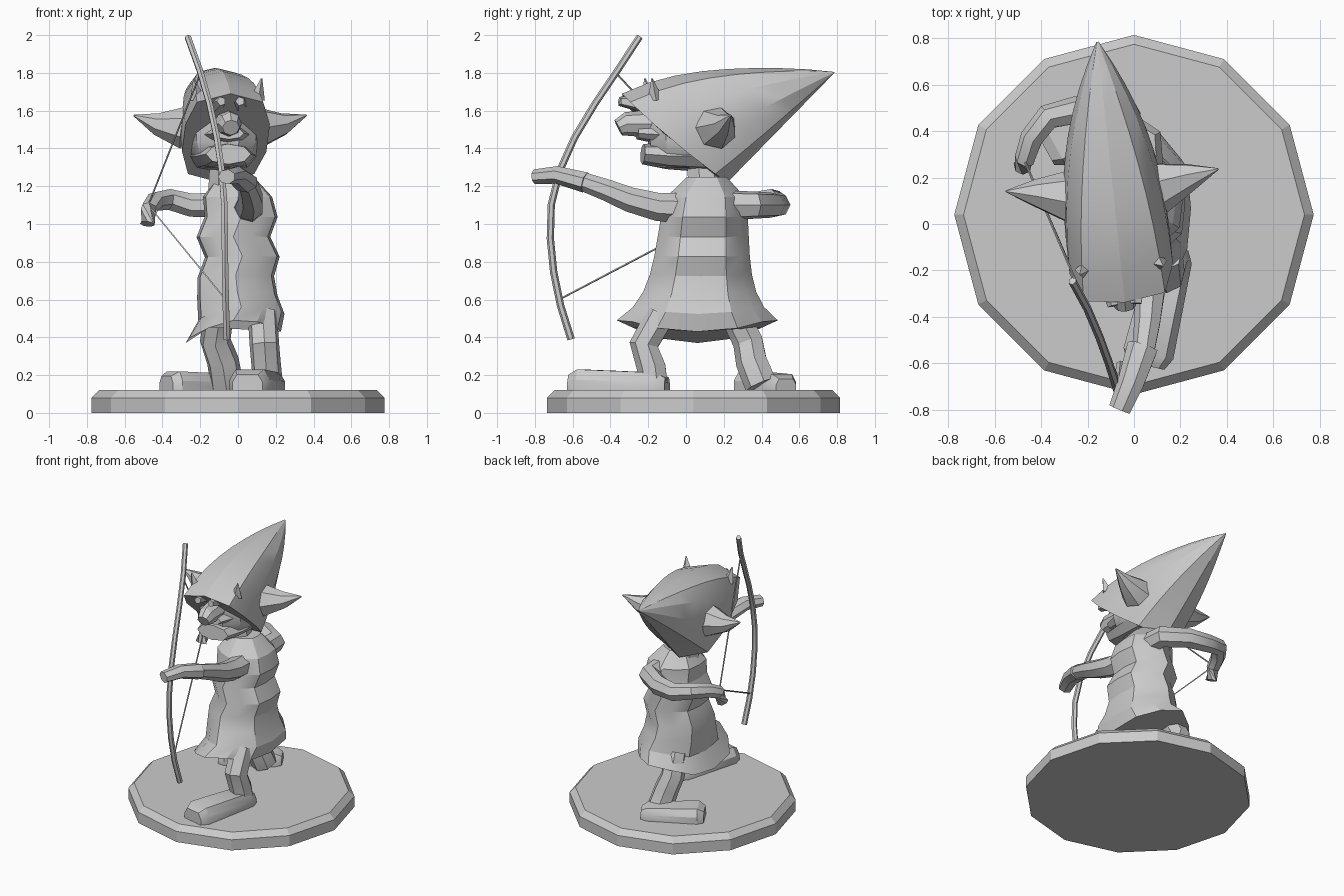
import bpy, bmesh, math
from mathutils import Vector, Matrix
from math import sin, cos, pi

default_cube = bpy.data.objects.get("Cube")
if default_cube:
    bpy.data.objects.remove(default_cube)

grey = bpy.data.materials.new("plain_grey")
grey.use_nodes = True
grey.diffuse_color = (0.6, 0.6, 0.6, 1)
grey.node_tree.nodes["Principled BSDF"].inputs["Base Color"].default_value = grey.diffuse_color


def loft(name, rings, sharp_angle=30):
    """Skin a list of equal rings and close both ends."""
    bm = bmesh.new()
    loops = [[bm.verts.new(point) for point in ring] for ring in rings]
    for lower, upper in zip(loops, loops[1:]):
        for i in range(len(lower)):
            bm.faces.new((lower[i - 1], lower[i], upper[i], upper[i - 1]))
    bm.faces.new(loops[0][::-1])
    bm.faces.new(loops[-1])
    bmesh.ops.recalc_face_normals(bm, faces=bm.faces)
    mesh = bpy.data.meshes.new(name)
    bm.to_mesh(mesh)
    bm.free()
    mesh.materials.append(grey)
    obj = bpy.data.objects.new(name, mesh)
    bpy.context.collection.objects.link(obj)
    bpy.ops.object.select_all(action='DESELECT')
    obj.select_set(True)
    bpy.context.view_layer.objects.active = obj
    bpy.ops.object.shade_smooth_by_angle(angle=math.radians(sharp_angle))
    return obj


def circle(sides):
    return [(cos(math.tau * i / sides), sin(math.tau * i / sides)) for i in range(sides)]


def steps(count):
    return [i / count for i in range(count + 1)]


def mix(start, end, t):
    return start + (end - start) * t


def tube(name, path, start_radius, end_radius, sides=7, flatten=1):
    """Sweep a tapering polygon along a path."""
    points = [Vector(point) for point in path]
    last = len(points) - 1
    rings = []
    for i, point in enumerate(points):
        along = (points[min(i + 1, last)] - points[max(i - 1, 0)]).normalized()
        steep = abs(along.z) > 0.8
        across = along.cross(Vector((1, 0, 0) if steep else (0, 0, 1))).normalized()
        up = across.cross(along) * flatten
        radius = mix(start_radius, end_radius, i / last)
        rings.append([point + radius * (across * c + up * s) for c, s in circle(sides)])
    return loft(name, rings)


def foot(name, heel, toe, half_width, height):
    """Flat-soled block with chamfered top edges and blunt ends."""
    heel, toe = Vector(heel), Vector(toe)
    side = (toe - heel).cross(Vector((0, 0, 1))).normalized() * half_width
    section = [(-1, 0), (-1, 0.5), (-0.7, 1), (0.7, 1), (1, 0.5), (1, 0)]
    rings = []
    for t, size in ((0, 0.6), (0.1, 0.85), (0.9, 1), (1, 0.75)):
        middle = mix(heel, toe, t)
        rings.append([middle + side * size * a + Vector((0, 0, height * size * b))
                      for a, b in section])
    loft(name, rings)


# Round stand with a chamfered rim
stand_radius, stand_height, chamfer = 0.775, 0.12, 0.04
stand_profile = [(stand_radius, 0), (stand_radius, stand_height - chamfer),
                 (stand_radius - chamfer, stand_height)]
loft("stand", [[(radius * c, radius * s + chamfer, z) for c, s in circle(12)]
               for radius, z in stand_profile], 20)

# Tunic: flared hem, rippling folds, rounded shoulders
hem, collar = 0.4, 1.25
tunic_rings = []
for t in steps(8):
    flare = (1 - t) ** 4
    shoulder = 1 - 0.5 * t ** 16
    half_x = (0.2 + 0.06 * flare) * shoulder
    half_y = (0.2 + 0.21 * flare + 0.03 * sin(pi * t)) * shoulder
    sway = 0.025 * sin(20 * t - 8)
    ring = []
    for i, (c, s) in enumerate(circle(12)):
        fold = 1.04 if i % 2 else 0.97
        hem_lift = (0.09 * s * s + 0.03 * c) * flare
        ring.append((half_x * c * fold + sway, half_y * s * fold + mix(0.06, 0.11, t),
                     mix(hem, collar, t) + hem_lift))
    tunic_rings.append(ring)
loft("tunic", tunic_rings, 25)

# Legs and feet
tube("front_leg", [(0.13, -0.13, 0.52), (0.14, -0.22, 0.36), (0.15, -0.18, 0.24),
                   (0.16, -0.17, 0.15)], 0.08, 0.08)
tube("back_leg", [(-0.1, 0.26, 0.52), (-0.12, 0.33, 0.38), (-0.08, 0.35, 0.27),
                  (-0.06, 0.4, 0.15)], 0.08, 0.09)
foot("front_foot", (0.17, -0.1, stand_height), (0.05, -0.61, stand_height), 0.11, 0.11)
foot("back_foot", (0, 0.53, stand_height), (-0.38, 0.32, stand_height), 0.1, 0.1)

# Arms: one stretched out to the bow, one bent back to the string
tube("bow_arm", [(0.05, 0.06, 1.08), (0.06, -0.15, 1.09), (0.07, -0.3, 1.13),
                 (0.06, -0.42, 1.18), (0.04, -0.56, 1.23)], 0.085, 0.05)
tube("bow_hand", [(0.04, -0.53, 1.22), (-0.01, -0.68, 1.26), (-0.06, -0.8, 1.25)],
     0.07, 0.05, flatten=0.8)
tube("string_arm", [(0.05, 0.2, 1.1), (0.05, 0.36, 1.1), (-0.1, 0.46, 1.1),
                    (-0.25, 0.49, 1.1), (-0.37, 0.46, 1.13), (-0.44, 0.37, 1.12),
                    (-0.47, 0.28, 1.08), (-0.48, 0.25, 1)], 0.08, 0.04)


# Bow: shallow curve below the grip, deeper above it
def bow_point(z):
    bend = (z - 1) ** 2
    if z > 1:
        return (-0.07 - 0.2 * bend, -0.72 + 0.66 * bend - 0.18 * bend ** 2, z)
    return (-0.07 + 0.03 * bend, -0.72 + 0.3 * bend, z)


tube("bow", [bow_point(mix(0.39, 1.99, t)) for t in steps(9)], 0.02, 0.018, 6)
nock = (-0.475, 0.28, 1.1)
for name, height in (("upper_string", 1.8), ("lower_string", 0.6)):
    tube(name, [bow_point(height), nock], 0.005, 0.005, 4)

# Neck
tube("neck", [(-0.06, 0.1, 1.18), (-0.07, 0.08, 1.36)], 0.1, 0.08)

# Everything on the head shares one slightly turned frame
head_frame = Matrix.Translation((-0.075, 0, 0)) @ Matrix.Rotation(math.radians(6), 4, 'Z')


def on_head(obj):
    obj.matrix_world = head_frame


# Skull and face
skull_rings = []
for t in steps(6):
    bulge = max(0, sin(pi * t)) ** 0.5
    half_x, half_y = 0.1 + 0.1 * bulge, 0.16 + 0.05 * bulge
    skull_rings.append([(half_x * c, half_y * s, mix(1.3, 1.7, t)) for c, s in circle(10)])
on_head(loft("skull", skull_rings))
on_head(tube("jaw", [(0, 0.1, 1.36), (0, -0.1, 1.36), (0, -0.23, 1.37)], 0.19, 0.12, 8, 0.45))
on_head(tube("upper_lip", [(0, -0.1, 1.47), (0, -0.26, 1.48)], 0.14, 0.08, 8, 0.4))
on_head(tube("nose", [(0, -0.1, 1.53), (0, -0.32, 1.53), (0, -0.36, 1.51)], 0.08, 0.045, 8))

# Hat: slanted rings, bulging at the cheeks, from the brim back to a level tip
hat_rings = []
for t in steps(8):
    crown = Vector((0, mix(-0.34, 0.79, t), 1.83 - 0.14 * (1 - t) ** 4 - 0.025 * t ** 6))
    nape = Vector((0, mix(0.22, 0.79, t), mix(1.22, 1.8, t)))
    half_width = 0.225 * (1 - t * t) + 0.005
    cheek = 0.05 * (1 - t) ** 4
    middle, rise = (crown + nape) / 2, (crown - nape) / 2
    hat_rings.append([middle + rise * c
                      + Vector((half_width * math.copysign(abs(s) ** mix(0.5, 0.9, t), s),
                                -cheek * abs(s), 0))
                      for c, s in circle(10)])
on_head(loft("hat", hat_rings, 25))

# Ears, brim points and brows, mirrored
for name, side in (("left", 1), ("right", -1)):
    def mirrored(*points):
        return [(side * x, y, z) for x, y, z in points]

    on_head(tube(name + "_ear", mirrored((0.2, 0.14, 1.51), (0.34, 0.17, 1.53),
                                         (0.46, 0.19, 1.575)), 0.115, 0.004))
    on_head(tube(name + "_brim_point", mirrored((0.16, -0.18, 1.66), (0.18, -0.2, 1.77)),
                 0.04, 0.004, 4))
    on_head(tube(name + "_brow", mirrored((0.07, -0.2, 1.63), (0.05, -0.35, 1.65)),
                 0.05, 0.025, 5))
